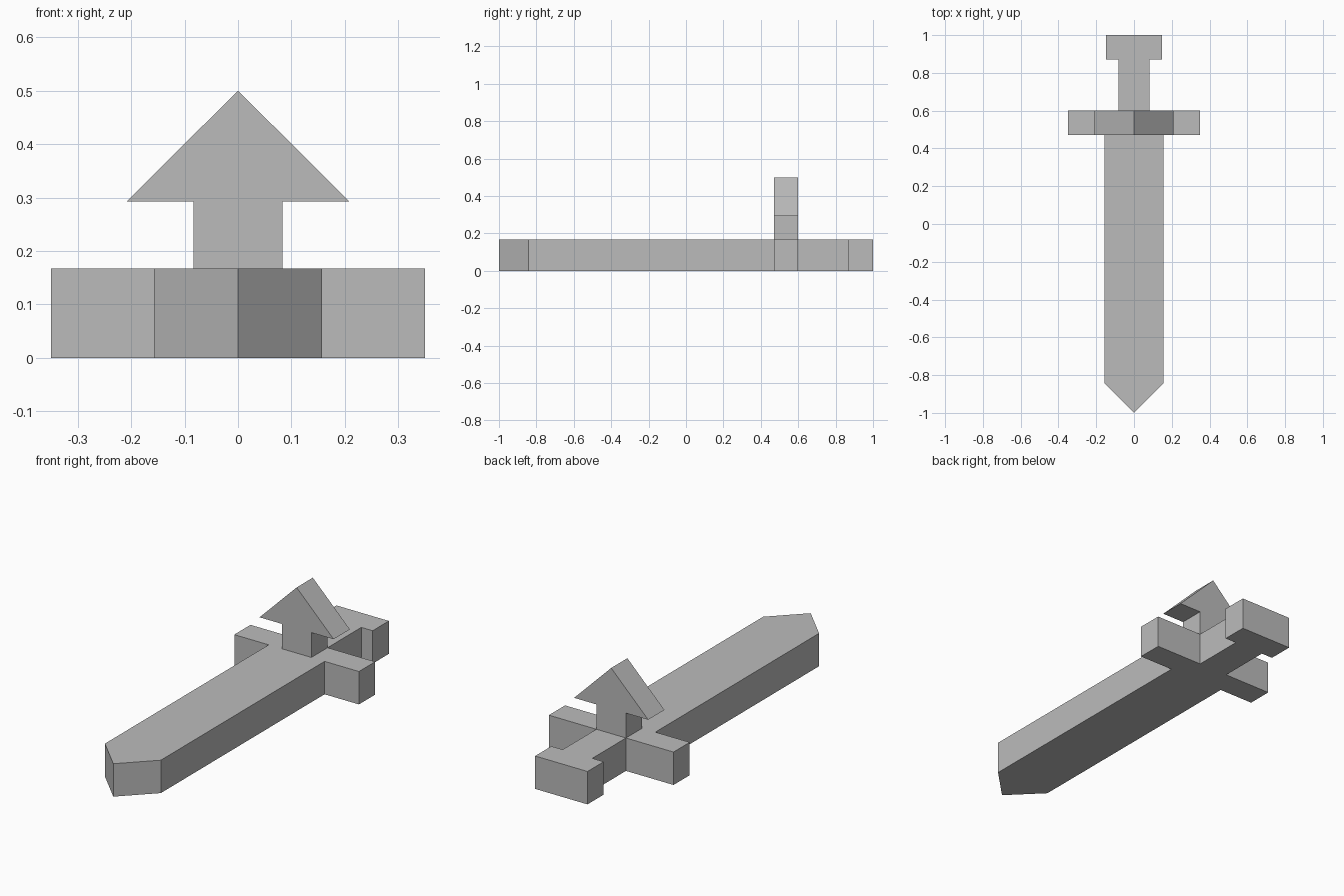
import bpy
import bmesh
from mathutils import Vector

cube = bpy.data.objects.get("Cube")
if cube:
    bpy.data.objects.remove(cube, do_unlink=True)

GREY = (0.5, 0.5, 0.5, 1.0)
grey = bpy.data.materials.new("plain_grey")
grey.use_nodes = True
grey.diffuse_color = GREY
grey.node_tree.nodes["Principled BSDF"].inputs["Base Color"].default_value = GREY

THICK = 0.167
GUARD_FRONT, GUARD_BACK = 0.47, 0.6


def mirrored_outline(half):
    """Close a right-hand half outline by mirroring it across the centre line."""
    return half + [(-x, v) for x, v in reversed(half) if x > 0]


def prism(name, outline, to_3d, sweep):
    """Extrude a flat outline into a solid, flat-shaded part."""
    bm = bmesh.new()
    face = bm.faces.new([bm.verts.new(to_3d(u, v)) for u, v in outline])
    result = bmesh.ops.extrude_face_region(bm, geom=[face], use_keep_orig=True)
    moved = [g for g in result["geom"] if isinstance(g, bmesh.types.BMVert)]
    bmesh.ops.translate(bm, verts=moved, vec=Vector(sweep))
    bmesh.ops.recalc_face_normals(bm, faces=bm.faces[:])
    mesh = bpy.data.meshes.new(name)
    bm.to_mesh(mesh)
    bm.free()
    mesh.materials.append(grey)
    obj = bpy.data.objects.new(name, mesh)
    bpy.context.collection.objects.link(obj)
    return obj


# Blade, crossguard, grip and pommel share one plan outline
half_sword = [
    (0, -1), (0.157, -0.843), (0.157, GUARD_FRONT),
    (0.35, GUARD_FRONT), (0.35, GUARD_BACK),
    (0.083, GUARD_BACK), (0.083, 0.87),
    (0.147, 0.87), (0.147, 1),
]
prism("sword_body", mirrored_outline(half_sword),
      lambda x, y: (x, y, 0), (0, 0, THICK))

# Upright arrow standing on the crossguard
half_arrow = [(0.083, THICK), (0.083, 0.293), (0.208, 0.293), (0, 0.5)]
prism("guard_arrow", mirrored_outline(half_arrow),
      lambda x, z: (x, GUARD_FRONT, z), (0, GUARD_BACK - GUARD_FRONT, 0))
